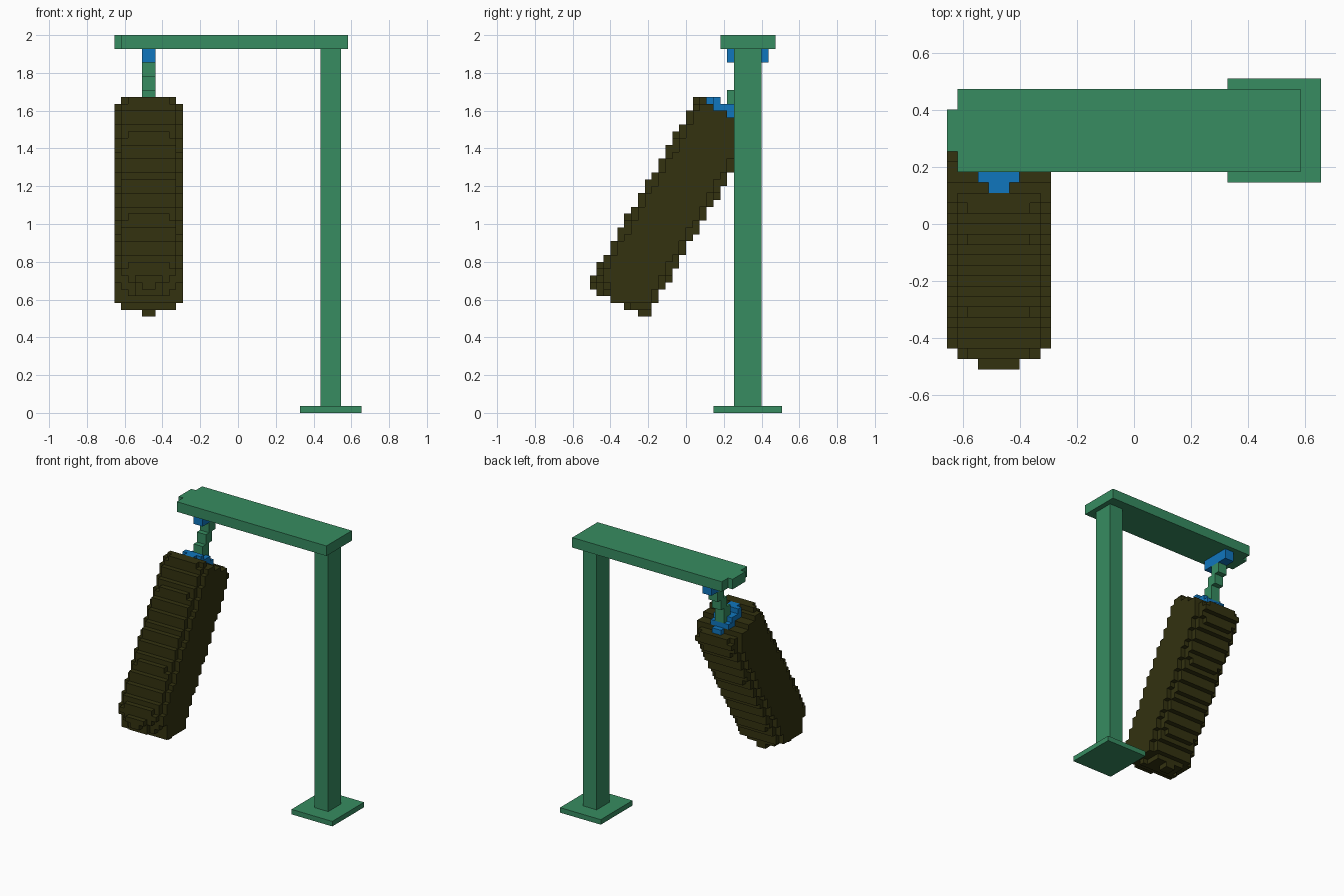
import bpy, bmesh
from math import sin, cos, radians
from mathutils import Vector

if "Cube" in bpy.data.objects:
    bpy.data.objects.remove(bpy.data.objects["Cube"])

CELL = 2 / 55                      # edge length of one block
ORIGIN = Vector((-18, -14, 0))     # grid corner, in blocks
TILT = radians(30)                 # swing of the bag


def material(name, rgb):
    m = bpy.data.materials.new(name)
    m.use_nodes = True
    color = (*rgb, 1)
    m.diffuse_color = color
    bsdf = next(n for n in m.node_tree.nodes if n.type == 'BSDF_PRINCIPLED')
    bsdf.inputs["Base Color"].default_value = color
    return m


green = material("green_paint", (0.038, 0.262, 0.119))
blue = material("blue_metal", (0.005, 0.181, 0.515))
leather = material("dark_olive_leather", (0.033, 0.032, 0.005))


def finish(name, bm, mat):
    bmesh.ops.recalc_face_normals(bm, faces=bm.faces)
    for v in bm.verts:
        v.co = (v.co + ORIGIN) * CELL
    mesh = bpy.data.meshes.new(name)
    bm.to_mesh(mesh)
    bm.free()
    mesh.materials.append(mat)
    bpy.context.collection.objects.link(bpy.data.objects.new(name, mesh))


def box(name, lo, hi, mat):
    """Box between two grid corners."""
    lo, hi = Vector(lo), Vector(hi)
    bm = bmesh.new()
    bmesh.ops.create_cube(bm, size=1)
    for v in bm.verts:
        v.co = (lo + hi) / 2 + v.co * (hi - lo)
    finish(name, bm, mat)


def blocks(name, inside, mat):
    """Stepped skin around every grid cell that passes the rule."""
    cells = {(x, y, z) for x in range(-1, 12) for y in range(-1, 29)
             for z in range(10, 50) if inside(x, y, z)}
    bm = bmesh.new()
    for c in cells:
        for axis in range(3):
            for side in (-1, 1):
                n = list(c)
                n[axis] += side
                if tuple(n) in cells:
                    continue
                corners = []
                for s, t in ((0, 0), (1, 0), (1, 1), (0, 1)):
                    p = list(c)
                    p[axis] += side > 0
                    p[(axis + 1) % 3] += s
                    p[(axis + 2) % 3] += t
                    corners.append(bm.verts.new(p))
                bm.faces.new(corners if side > 0 else corners[::-1])
    bmesh.ops.remove_doubles(bm, verts=bm.verts, dist=0.01)
    bmesh.ops.dissolve_limit(bm, angle_limit=0.01, verts=bm.verts, edges=bm.edges)
    finish(name, bm, mat)


def tilted(x, y, z):
    """Distance along the bag, and sideways offsets from its axis."""
    y, z = y + 0.5, z + 0.5
    along = y * sin(TILT) + z * cos(TILT)
    across = y * cos(TILT) - z * sin(TILT)
    return along, abs(x + 0.5 - 5), abs(across + 4.6)


def in_bag(x, y, z):
    u, a, b = tilted(x, y, z)
    limit = min(8.3, max(5.2, 6.3 + (u - 17.1) * 1.5))   # rounded lower end
    if u > 46.9:
        limit = 7.6                                      # eased upper rim
    return 15.85 < u < 47.75 and max(a, b) < 4.9 and a + b < limit


def in_cap(x, y, z):
    u, a, b = tilted(x, y, z)
    return 47.75 <= u < 48.9 and a < 2 and b < 3.1 and a + b < 3.75


# Stand
box("base_plate", (27, 18, 0), (36, 28, 1), green)
box("post", (30, 21, 1), (33, 25, 53), green)
box("top_beam", (1, 19, 53), (34, 27, 55), green)
box("beam_end", (0, 21, 53), (1, 25, 55), green)

# Hanger
box("bracket", (4, 20, 51), (6, 26, 53), blue)
for i, (bottom, top) in enumerate(((44, 47), (47, 49), (49, 51))):
    box(f"hanger_link_{i + 1}", (4, 20 + i, bottom), (6, 22 + i, top), green)

# Punching bag
blocks("bag", in_bag, leather)
blocks("bag_cap", in_cap, blue)
